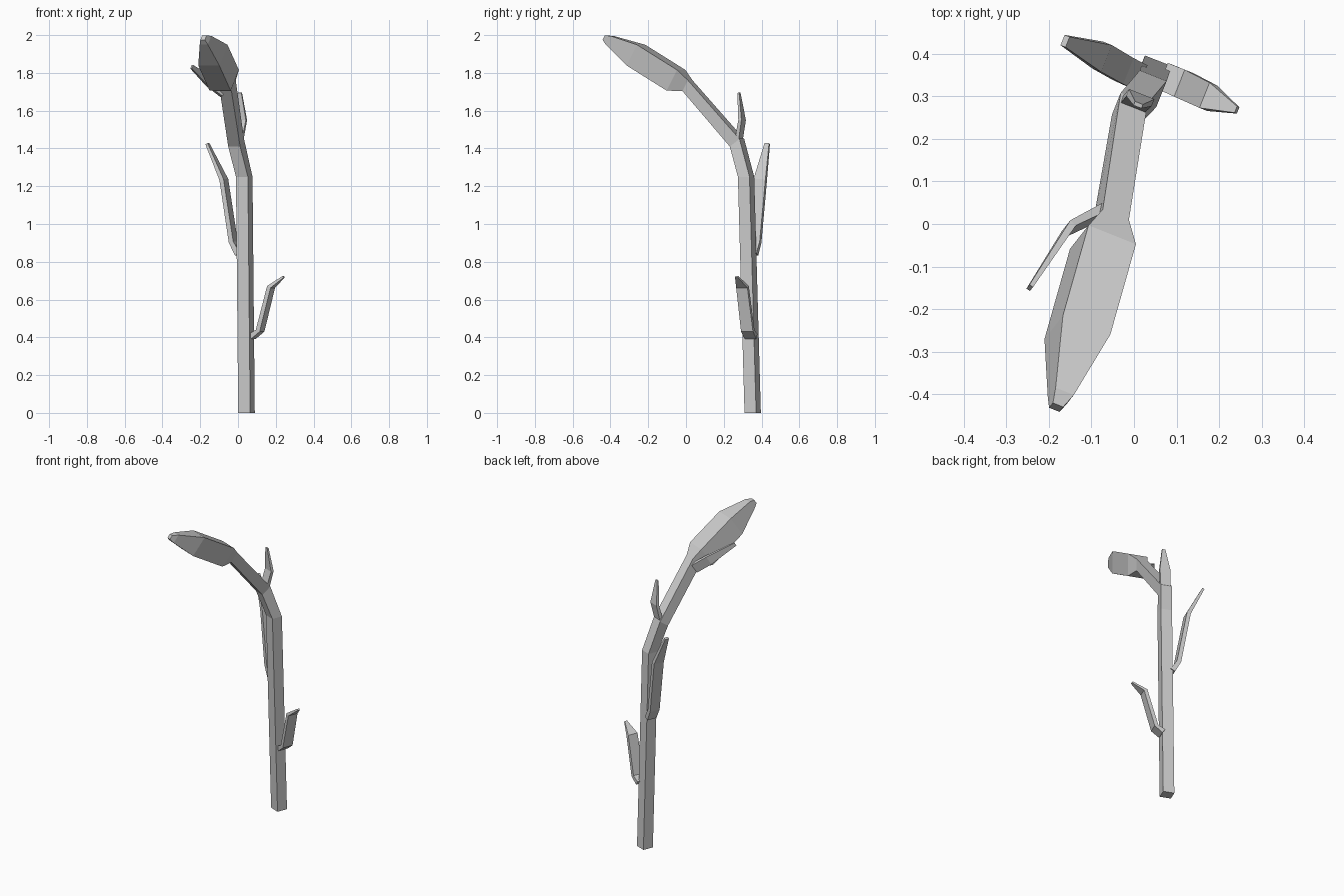
import bpy
import bmesh
from mathutils import Vector

cube = bpy.data.objects.get("Cube")
if cube:
    bpy.data.objects.remove(cube, do_unlink=True)

# Single matte grey for the whole plant
grey = bpy.data.materials.new("plain_grey")
grey.use_nodes = True
grey.diffuse_color = (0.6, 0.6, 0.6, 1)
grey.node_tree.nodes["Principled BSDF"].inputs["Base Color"].default_value = (0.6, 0.6, 0.6, 1)

ACROSS = Vector((0.93, -0.37, 0)).normalized()   # side to side over the stem
DEPTH = Vector((0.37, 0.93, 0)).normalized()     # front to back of the stem
TILT = Vector((0.33, 0.42, 0.83)).normalized()   # upper side of the bowed head


def loft(name, rings):
    """Skin four-sided rings of (centre, half side vector, half depth vector)."""
    bm = bmesh.new()
    loops = [[bm.verts.new(c + a * i + b * j)
              for i, j in ((-1, -1), (1, -1), (1, 1), (-1, 1))]
             for c, a, b in rings]
    for low, high in zip(loops, loops[1:]):
        for k in range(4):
            n = (k + 1) % 4
            bm.faces.new((low[k], low[n], high[n], high[k]))
    bm.faces.new(loops[0])
    bm.faces.new(loops[-1])
    bmesh.ops.recalc_face_normals(bm, faces=bm.faces)
    mesh = bpy.data.meshes.new(name)
    bm.to_mesh(mesh)
    bm.free()
    mesh.materials.append(grey)
    obj = bpy.data.objects.new(name, mesh)
    bpy.context.collection.objects.link(obj)
    return obj


def ring(centre, width, height, normal):
    return Vector(centre), ACROSS * width / 2, normal * height / 2


def leaf(name, points, width_axis):
    """Thin bent blade, points are (centre, width, thickness)."""
    centres = [Vector(p[0]) for p in points]
    last = len(points) - 1
    rings = []
    for i, (_, width, thick) in enumerate(points):
        along = centres[min(i + 1, last)] - centres[max(i - 1, 0)]
        side = along.cross(width_axis).normalized()
        rings.append((centres[i], width_axis * width / 2, side * thick / 2))
    return loft(name, rings)


# Square stem that bows forward and swells into the drooping bud
bend = Vector((0.3, 0.75, 0.58)).normalized()
loft("stem_and_bud", [
    ring((0.045, 0.353, 0), 0.068, 0.066, DEPTH),
    ring((0.033, 0.318, 1.25), 0.068, 0.066, DEPTH),
    ring((-0.01, 0.27, 1.43), 0.068, 0.068, bend),
    ring((-0.054, 0.008, 1.732), 0.066, 0.068, TILT),
    ring((-0.073, -0.053, 1.761), 0.12, 0.13, TILT),
    ring((-0.133, -0.265, 1.894), 0.12, 0.13, TILT),
    ring((-0.172, -0.405, 1.973), 0.046, 0.055, TILT),
    ring((-0.183, -0.431, 1.986), 0.026, 0.027, TILT),
])

# Leaves growing from the sides of the stem
leaf("lower_leaf", [
    ((0.075, 0.345, 0.405), 0.066, 0.03),
    ((0.117, 0.327, 0.435), 0.068, 0.024),
    ((0.175, 0.299, 0.667), 0.064, 0.022),
    ((0.242, 0.268, 0.721), 0.016, 0.01),
], DEPTH)
leaf("middle_leaf", [
    ((0.008, 0.348, 0.84), 0.064, 0.03),
    ((-0.025, 0.364, 0.905), 0.066, 0.026),
    ((-0.075, 0.393, 1.235), 0.068, 0.024),
    ((-0.162, 0.43, 1.425), 0.026, 0.014),
], DEPTH)
leaf("upper_leaf", [
    ((-0.002, 0.28, 1.45), 0.06, 0.022),
    ((0.015, 0.297, 1.55), 0.064, 0.018),
    ((0.01, 0.28, 1.695), 0.02, 0.01),
], ACROSS)
leaf("bud_leaf", [
    ((-0.078, 0.028, 1.7), 0.06, 0.022),
    ((-0.153, -0.01, 1.757), 0.06, 0.018),
    ((-0.245, -0.15, 1.832), 0.022, 0.01),
], TILT)
